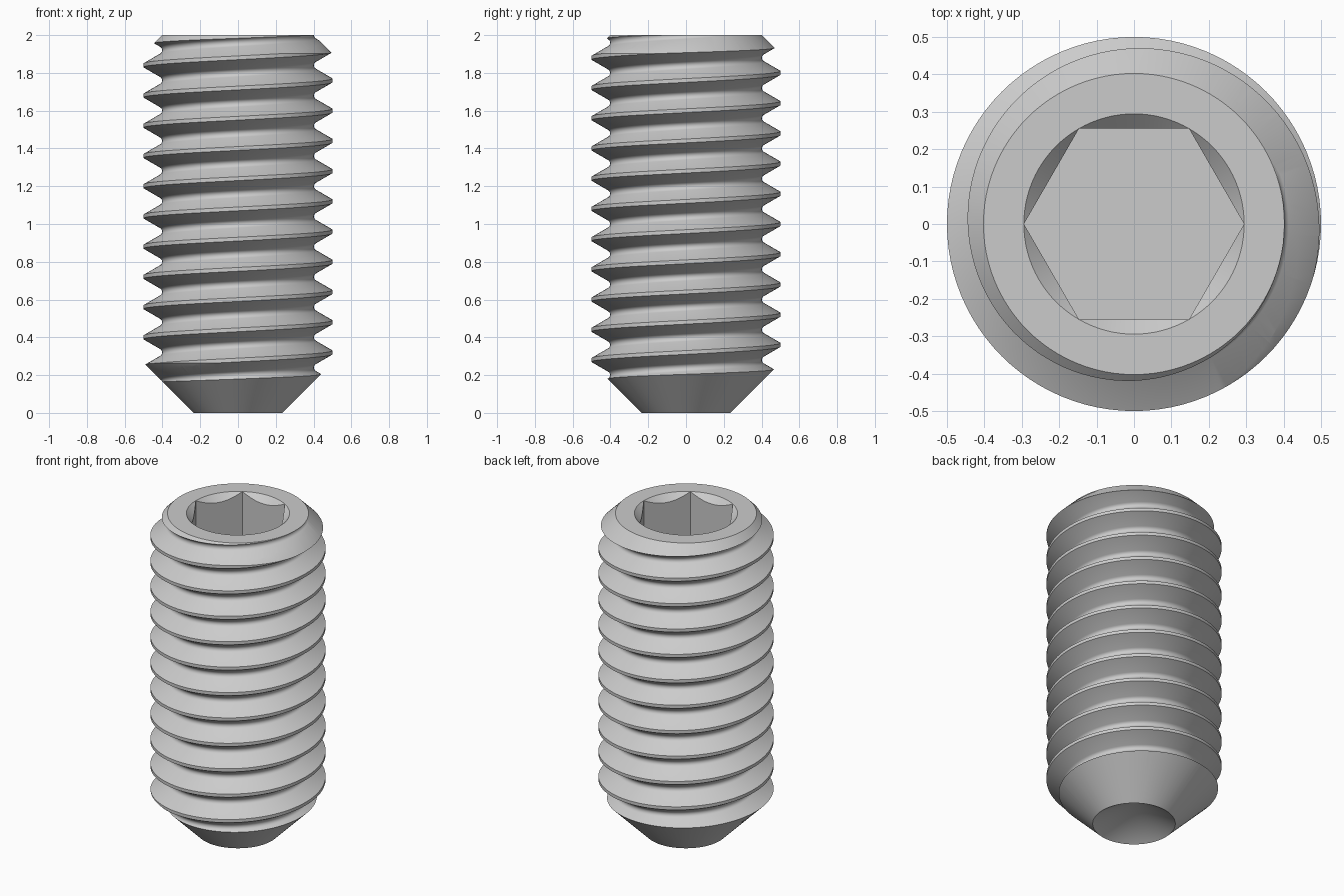
import bpy, bmesh, math

if "Cube" in bpy.data.objects:
    bpy.data.objects.remove(bpy.data.objects["Cube"])

SEG = 96          # facets around the axis
PITCH = 0.16
CREST_Z = 0.32    # height of a crest on the +x side


def make_object(name, bm):
    bmesh.ops.recalc_face_normals(bm, faces=bm.faces)
    mesh = bpy.data.meshes.new(name)
    bm.to_mesh(mesh)
    bm.free()
    ob = bpy.data.objects.new(name, mesh)
    bpy.context.collection.objects.link(ob)
    return ob


def lathe(name, profile, n):
    """Revolve (radius, z) points around z; the profile starts and ends on the axis."""
    bm = bmesh.new()
    low = bm.verts.new((0, 0, profile[0][1]))
    high = bm.verts.new((0, 0, profile[-1][1]))
    rings = [[bm.verts.new((r * math.cos(2 * math.pi * i / n), r * math.sin(2 * math.pi * i / n), z))
              for i in range(n)] for r, z in profile[1:-1]]
    for i in range(n):
        k = (i + 1) % n
        bm.faces.new((low, rings[0][k], rings[0][i]))
        bm.faces.new((high, rings[-1][i], rings[-1][k]))
        for a, b in zip(rings, rings[1:]):
            bm.faces.new((a[i], a[k], b[k], b[i]))
    return make_object(name, bm)


def thread_rod(name, z_start, turns):
    """Solid right-hand 60 degree thread with narrow flat crests and rounded roots."""
    root = PITCH * math.sqrt(3) / 12
    one_turn = [(0.5, -0.01), (0.5, 0.01)]
    for k in range(7):
        a = math.radians(-60 + 20 * k)
        one_turn.append((0.425 - root * math.cos(a), PITCH / 2 + root * math.sin(a)))
    m = len(one_turn)
    rows = [(r, z_start + t * PITCH + z) for t in range(turns) for r, z in one_turn]
    bm = bmesh.new()
    cols = []
    for i in range(SEG):
        a = 2 * math.pi * i / SEG
        rise = PITCH * i / SEG
        cols.append([bm.verts.new((r * math.cos(a), r * math.sin(a), z + rise)) for r, z in rows])

    def vert(i, j):
        return cols[i][j] if i < SEG else cols[0][j + m]

    for i in range(SEG):
        count = len(rows) - 1 - (m if i == SEG - 1 else 0)
        for j in range(count):
            bm.faces.new((vert(i, j), vert(i + 1, j), vert(i + 1, j + 1), vert(i, j + 1)))
    # close both ends with fans
    border = [e for e in bm.edges if e.is_boundary]
    low = bm.verts.new((0, 0, z_start + PITCH / 2))
    high = bm.verts.new((0, 0, rows[-1][1]))
    for e in border:
        tip = low if e.verts[0].co.z < 1 else high
        bm.faces.new((e.verts[0], e.verts[1], tip))
    return make_object(name, bm)


# threaded body, longer than needed at both ends
screw = thread_rod("set_screw", CREST_Z - 5 * PITCH, 18)

# outer envelope: cup point, end chamfers and socket countersink
envelope = lathe("end_shape_cutter", [(0, 0.136), (0.236, 0), (0.6, 0.364), (0.6, 1.8025),
                                      (0.4025, 2), (0.2945, 2), (0, 1.7055)], SEG)

# hexagonal drive socket
socket = lathe("hex_socket_cutter", [(0, 1.4), (0.2943, 1.4), (0.2943, 2.2), (0, 2.2)], 6)

bpy.context.view_layer.objects.active = screw
screw.select_set(True)
for cutter, op in ((envelope, 'INTERSECT'), (socket, 'DIFFERENCE')):
    cutter.hide_render = True
    mod = screw.modifiers.new(cutter.name, 'BOOLEAN')
    mod.operation = op
    mod.solver = 'EXACT'
    mod.object = cutter
    bpy.ops.object.modifier_apply(modifier=mod.name)
    bpy.data.objects.remove(cutter)

bpy.ops.object.shade_smooth_by_angle(angle=math.radians(28))
